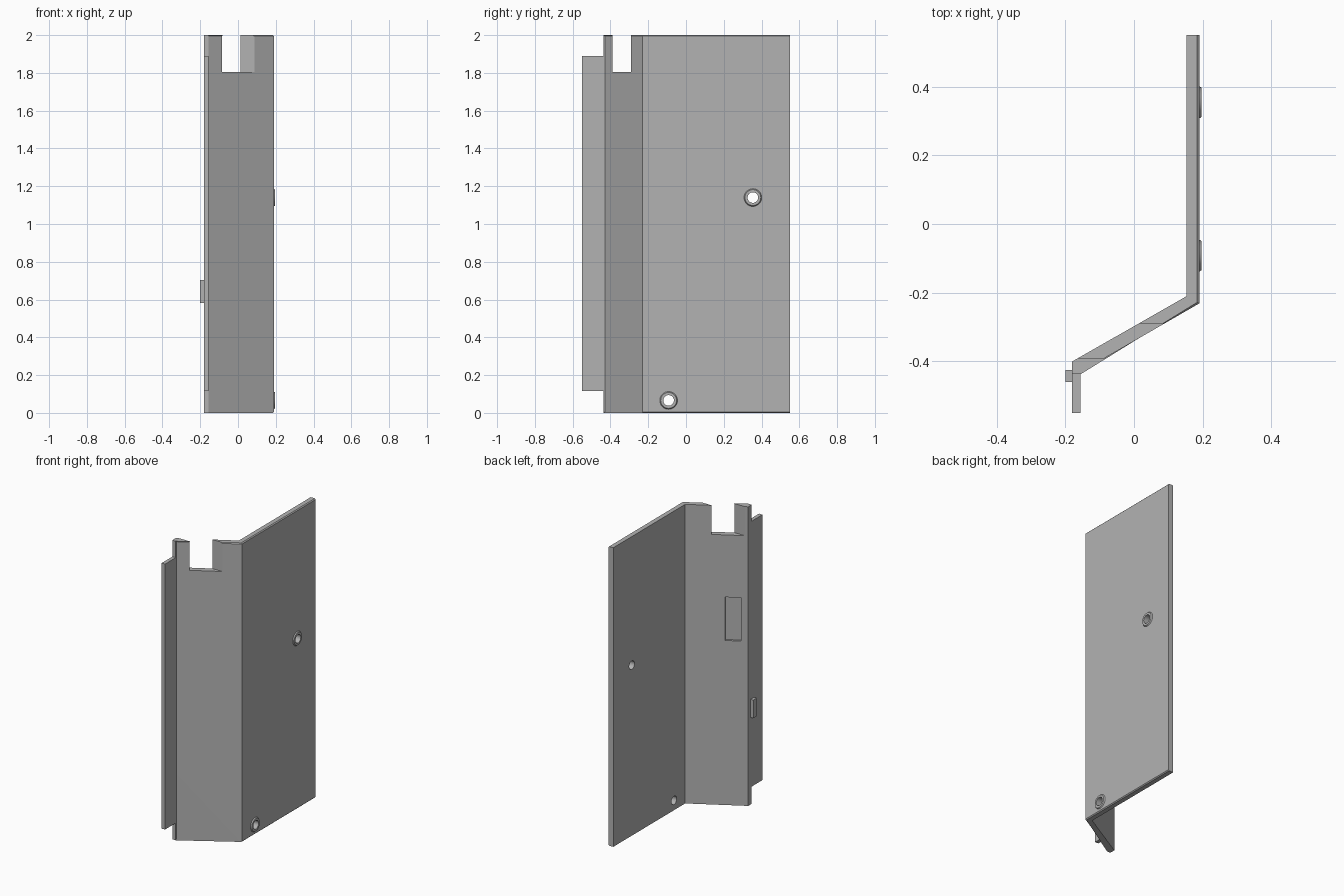
import bpy, bmesh, math
from mathutils import Vector

if "Cube" in bpy.data.objects:
    bpy.data.objects.remove(bpy.data.objects["Cube"], do_unlink=True)

grey = bpy.data.materials.new("plain_grey")
grey.use_nodes = True
COLOUR = (0.45, 0.45, 0.45, 1)
grey.diffuse_color = COLOUR
grey.node_tree.nodes["Principled BSDF"].inputs["Base Color"].default_value = COLOUR


def make(name, bm):
    bmesh.ops.recalc_face_normals(bm, faces=bm.faces)
    mesh = bpy.data.meshes.new(name)
    bm.to_mesh(mesh)
    bm.free()
    mesh.materials.append(grey)
    obj = bpy.data.objects.new(name, mesh)
    bpy.context.collection.objects.link(obj)
    return obj


def prism(name, points, z0, z1, chamfer=0, outer=()):
    """Extrude a plan outline upward; chamfer the rims of the outer sides."""
    bm = bmesh.new()
    low = [bm.verts.new((x, y, z0)) for x, y in points]
    top = [bm.verts.new((x, y, z1)) for x, y in points]
    bm.faces.new(low)
    bm.faces.new(top)
    n = len(points)
    for i in range(n):
        j = (i + 1) % n
        bm.faces.new((low[i], low[j], top[j], top[i]))
    if chamfer:
        rims = [bm.edges.get((ring[i], ring[i + 1])) for ring in (low, top) for i in outer]
        bmesh.ops.bevel(bm, geom=rims, offset=chamfer, segments=1, affect='EDGES')
    return make(name, bm)


def box(name, x0, x1, y0, y1, z0, z1):
    return prism(name, [(x0, y0), (x1, y0), (x1, y1), (x0, y1)], z0, z1)


def disc(name, x0, x1, y, z, r0, r1):
    """Round piece lying along x."""
    bm = bmesh.new()
    bmesh.ops.create_cone(bm, cap_ends=True, segments=32, radius1=r0, radius2=r1, depth=x1 - x0)
    for v in bm.verts:
        v.co = Vector(((x0 + x1) / 2 + v.co.z, y + v.co.x, z + v.co.y))
    return make(name, bm)


def cut(target, cutter):
    mod = target.modifiers.new("cut", 'BOOLEAN')
    mod.operation = 'DIFFERENCE'
    mod.solver = 'EXACT'
    mod.object = cutter
    bpy.context.view_layer.objects.active = target
    bpy.ops.object.modifier_apply(modifier=mod.name)


# Bent main panel
inner_corner, inner_end = Vector((0.153, -0.21)), Vector((-0.18, -0.40))
outline = [inner_end, (-0.18, -0.437), (-0.155, -0.437), (-0.155, -0.43),
           (0.19, -0.231), (0.19, 0.55), (0.153, 0.55), inner_corner]
panel = prism("bent_panel", outline, 0, 2, 0.006, (3, 4))
cutters = []

# Top notch
cutters.append(box("notch_cutter", -0.4, 0.14, -0.39, -0.29, 1.806, 2.2))

# Shallow pocket on the inner side of the slanted wall
along = inner_end - inner_corner
inward = Vector((-along.y, along.x)).normalized() * 0.015
a, b = inner_corner + along * 0.635, inner_corner + along * 0.889
cutters.append(prism("pocket_cutter", [a - inward, b - inward, b + inward, a + inward], 1.10, 1.39))
for c in cutters:
    cut(panel, c)

# Screw holes with raised collars
for label, y, z in (("upper", 0.354, 1.14), ("lower", -0.092, 0.066)):
    collar = disc(label + "_collar", 0.187, 0.197, y, z, 0.049, 0.042)
    hole = disc(label + "_hole_cutter", 0.1, 0.25, y, z, 0.028, 0.028)
    cut(panel, hole)
    cut(collar, hole)
    cutters.append(hole)

for c in cutters:
    bpy.data.objects.remove(c, do_unlink=True)

# Side flange and its locating tab
box("side_flange", -0.18, -0.155, -0.55, -0.42, 0.115, 1.89)
box("locating_tab", -0.2, -0.165, -0.46, -0.425, 0.582, 0.703)

# Smooth the round walls only
bpy.ops.object.select_all(action='DESELECT')
for obj in bpy.context.collection.objects:
    if obj.type == 'MESH':
        obj.select_set(True)
bpy.context.view_layer.objects.active = panel
bpy.ops.object.shade_smooth_by_angle(angle=math.radians(25))
